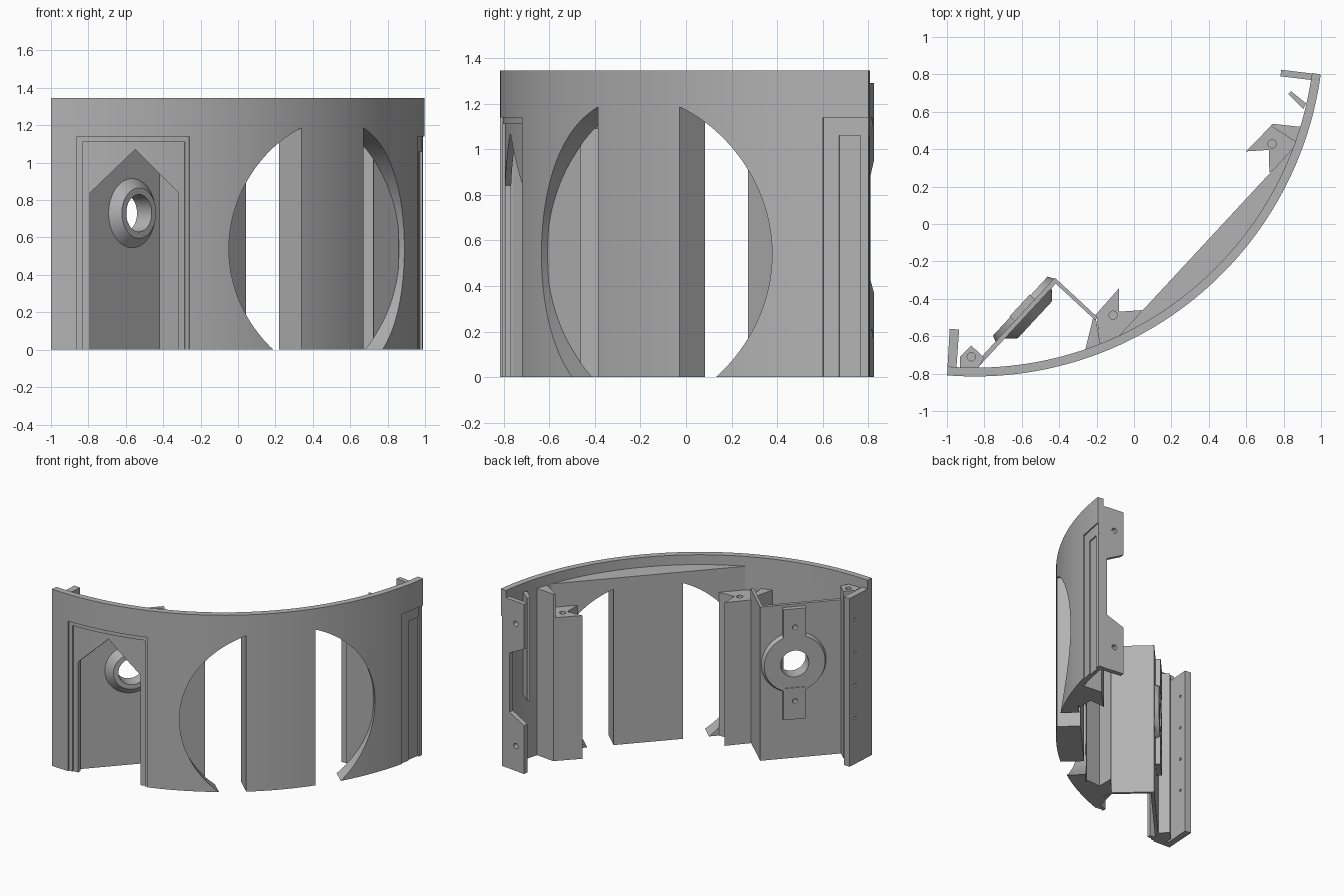
import bpy, bmesh
from math import sin, cos, asin, acos, pi, radians, sqrt
from mathutils import Vector

if "Cube" in bpy.data.objects:
    bpy.data.objects.remove(bpy.data.objects["Cube"])

grey = bpy.data.materials.new("warm_grey")
grey.use_nodes = True
colour = (0.45, 0.45, 0.45, 1)
grey.diffuse_color = colour
grey.node_tree.nodes["Principled BSDF"].inputs["Base Color"].default_value = colour

# Frames: plan is world axes; port is aligned with the round opening
X, Y, Z = Vector((1, 0, 0)), Vector((0, 1, 0)), Vector((0, 0, 1))
O = Vector((0, 0, 0))
H = Vector((0.42, -0.128, 0))
T = Vector((0.68, 0.733, 0)).normalized()
N = Vector((-T.y, T.x, 0))
PLAN, PORT_PLAN = (O, X, Y, Z), (H, T, N, Z)
PORT, FRONT, SIDE = (H, T, Z, N), (O, X, Z, Y), (O, Y, Z, X)

CX, CY = -0.85, 1.05
R_OUT, R_IN = 1.865, 1.818
A0, A1 = radians(-94.6), radians(-7.7)
HEIGHT = 1.345


def solid(name, pts, d0, d1, frame=PLAN, pts2=None):
    """Extrude an outline along the frame's third axis."""
    o, u, v, w = frame
    bm = bmesh.new()
    lo = [bm.verts.new(o + u * a + v * b + w * d0) for a, b in pts]
    hi = [bm.verts.new(o + u * a + v * b + w * d1) for a, b in (pts2 or pts)]
    bm.faces.new(lo)
    bm.faces.new(hi)
    n = len(lo)
    for i in range(n):
        j = (i + 1) % n
        bm.faces.new((lo[i], lo[j], hi[j], hi[i]))
    bmesh.ops.recalc_face_normals(bm, faces=bm.faces)
    mesh = bpy.data.meshes.new(name)
    bm.to_mesh(mesh)
    bm.free()
    mesh.materials.append(grey)
    ob = bpy.data.objects.new(name, mesh)
    bpy.context.collection.objects.link(ob)
    return ob


def circle(a, b, r, n=48):
    return [(a + r * cos(2 * pi * i / n), b + r * sin(2 * pi * i / n)) for i in range(n)]


def rect(a0, a1, b0, b1):
    return [(a0, b0), (a1, b0), (a1, b1), (a0, b1)]


def arc(r, a, b, n=96):
    return [(CX + r * cos(a + (b - a) * i / n), CY + r * sin(a + (b - a) * i / n))
            for i in range(n + 1)]


def band(r0, r1, a, b, n=96):
    return arc(r0, a, b, n) + arc(r1, b, a, n)


def cut(ob, cutters):
    """Subtract the cutters and discard them."""
    for c in cutters:
        m = ob.modifiers.new("cut", "BOOLEAN")
        m.operation, m.solver, m.object = "DIFFERENCE", "EXACT", c
    bpy.context.view_layer.update()
    deps = bpy.context.evaluated_depsgraph_get()
    mesh = bpy.data.meshes.new_from_object(ob.evaluated_get(deps))
    ob.modifiers.clear()
    ob.data = mesh
    for c in cutters:
        bpy.data.objects.remove(c)
    return ob


def smooth(ob):
    bpy.ops.object.select_all(action="DESELECT")
    ob.select_set(True)
    bpy.context.view_layer.objects.active = ob
    bpy.ops.object.shade_smooth_by_angle(angle=radians(25))


def port_cutters():
    """Two circle segments, leaving a central pillar."""
    r, zc, half = 0.69, 0.54, 0.244
    a = acos(half / r)
    right = [(r * cos(-a + 2 * a * i / 48), zc + r * sin(-a + 2 * a * i / 48)) for i in range(49)]
    left = [(-s, z) for s, z in right]
    return [solid("port_cutter", p, -0.6, 0.6, PORT) for p in (left, right)]


def hole(a, b, r, d0, d1, frame=PLAN):
    return solid("hole_cutter", circle(a, b, r, 20), d0, d1, frame)


# Curved outer wall with port, pointed doorway and stepped door recesses
def at_x(x):
    return -acos((x - CX) / R_OUT)


def at_y(y):
    return asin((y - CY) / R_OUT)


wall = solid("curved_wall", band(R_IN, R_OUT, A0, A1), 0, HEIGHT)
doorway = [(-0.79, -0.2), (-0.32, -0.2), (-0.32, 0.84), (-0.55, 1.07), (-0.79, 0.84)]
cutters = port_cutters() + [solid("doorway_cutter", doorway, -1, -0.5, FRONT)]
for a, b, r, top in ((at_x(-0.86), at_x(-0.26), 1.855, 1.14),
                     (at_x(-0.83), at_x(-0.28), 1.845, 1.11),
                     (at_y(0.60), A1 + 0.1, 1.855, 1.14),
                     (at_y(0.67), A1 + 0.1, 1.845, 1.06)):
    cutters.append(solid("recess_cutter", band(r, 1.95, a, b, 24), -0.2, top))
smooth(cut(wall, cutters))

# Flat-backed thickening behind the port, including the pillar
chord_n, centre_n = 0.047, 1.732
half = acos((centre_n - chord_n) / R_IN)
mid = radians(-42.85)
block = solid("port_backing", arc(R_IN, mid - half, mid + half), 0, 1.27)
smooth(cut(block, port_cutters()))


# Mirrored screw columns either side of the port
def wall_n(s):
    return centre_n - sqrt((R_IN + 0.01) ** 2 - s * s)


for side, name in ((-1, "right"), (1, "left")):
    outline = [(0.5, 0.05), (0.59, 0.135), (0.5, 0.22), (0.69, 0.215),
               (0.70, 0.19), (0.80, wall_n(0.80)), (0.68, wall_n(0.68))]
    col = solid(name + "_screw_column", [(side * s, n) for s, n in outline], 0, 1.09, PORT_PLAN)
    cut(col, [hole(side * 0.625, 0.145, 0.022, 0.9, 1.3, PORT_PLAN)])
    if side > 0:
        outer, top = 0.80, 1.27
    else:
        outer, top = 0.87, 1.11
    fin = [(0.69, 0.216), (0.705, 0.216), (outer, wall_n(outer)), (outer - 0.08, wall_n(outer - 0.08))]
    solid(name + "_column_fin", [(side * s, n) for s, n in fin], 0, top, PORT_PLAN)

# Angled doorway alcove: back panel, side panel, boss, disc and bars
S, ZC = -0.927, 0.73
centre = (S, ZC)


def bore():
    return solid("bore_cutter", circle(S, ZC, 0.10), 0.3, 0.7, PORT)


def screws():
    return [hole(S, ZC + dz, 0.018, 0.3, 0.7, PORT) for dz in (-0.28, 0.28)]


cut(solid("alcove_back", rect(-1.345, -0.69, 0.485, 0.51), 0, 1.17, PORT_PLAN), [bore()])
solid("alcove_side", rect(-0.71, -0.69, 0.2, 0.51), 0, 1.17, PORT_PLAN)
boss = solid("front_boss", circle(*centre, 0.135), 0.435, 0.487, PORT, circle(*centre, 0.187))
smooth(cut(boss, [bore()]))
disc = solid("back_disc", circle(*centre, 0.23), 0.508, 0.542, PORT, circle(*centre, 0.215))
smooth(cut(disc, [bore()]))
for name, z0, z1 in (("lower_bar", ZC - 0.42, ZC - 0.18), ("upper_bar", ZC + 0.18, ZC + 0.42)):
    cut(solid(name, rect(S - 0.08, S + 0.08, z0, z1), 0.508, 0.547, PORT), screws())

# Right end: corner post and long screw flange
post = solid("corner_post", [(-0.93, -0.71), (-0.87, -0.65), (-0.80, -0.715),
                             (-0.84, -0.78), (-0.93, -0.78)], 0, 1.27)
cut(post, [hole(-0.87, -0.71, 0.022, 1.1, 1.4)])
flange = solid("right_flange", [(-0.998, -0.78), (-0.95, -0.78), (-0.935, -0.565), (-0.985, -0.56)], 0, 1.28)
cut(flange, [hole(-0.62, z, 0.01, -1.1, -0.8, SIDE) for z in (0.35, 0.6, 0.85, 1.1)])

# Left end: flange with two tabs, and the thin clip strip beside it
END = (Vector((0.99, 0.80, 0)), Vector((-0.99, 0.12, 0)), Z, Vector((-0.12, -0.99, 0)))
tabs = [(0, 0), (0.205, 0), (0.205, 0.37), (0.07, 0.43), (0.07, 0.88),
        (0.205, 0.95), (0.205, 1.29), (0, 1.29)]
left_flange = solid("left_flange", tabs, 0, 0.035, END)
cut(left_flange, [hole(0.13, z, 0.02, -0.1, 0.1, END) for z in (0.19, 1.12)])
solid("clip_strip", [(0.825, 0.695), (0.84, 0.71), (0.92, 0.645), (0.905, 0.615)], 0.5, 1.28)
